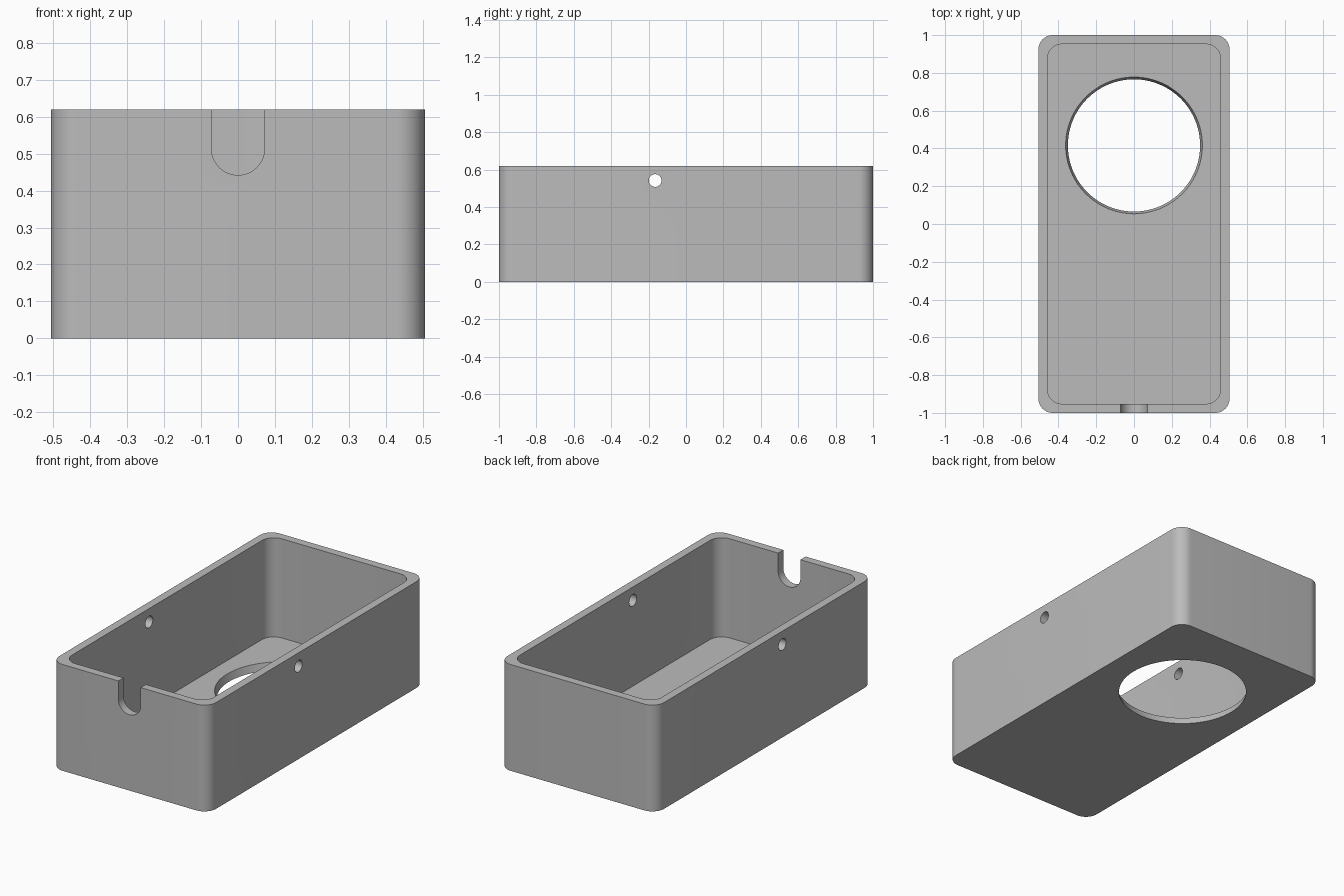
import bpy
import bmesh
from math import cos, sin, pi, radians
from mathutils import Matrix

cube = bpy.data.objects.get("Cube")
if cube:
    bpy.data.objects.remove(cube, do_unlink=True)

HALF_X, HALF_Y, HEIGHT = 0.506, 1.0, 0.62
WALL, FLOOR, CORNER = 0.048, 0.042, 0.076

grey = bpy.data.materials.new("plain grey")
colour = (0.5, 0.5, 0.5, 1)
grey.diffuse_color = colour
grey.use_nodes = True
grey.node_tree.nodes["Principled BSDF"].inputs["Base Color"].default_value = colour


def make_object(name, bm):
    bmesh.ops.recalc_face_normals(bm, faces=bm.faces)
    mesh = bpy.data.meshes.new(name)
    bm.to_mesh(mesh)
    bm.free()
    mesh.materials.append(grey)
    obj = bpy.data.objects.new(name, mesh)
    bpy.context.collection.objects.link(obj)
    return obj


def extrude_profile(name, points, offset):
    bm = bmesh.new()
    face = bm.faces.new([bm.verts.new(p) for p in points])
    moved = bmesh.ops.extrude_face_region(bm, geom=[face])["geom"]
    # keep the starting face as the opposite cap
    if not face.is_valid or len(bm.faces) < len(points) + 2:
        bm.faces.new([v for v in face.verts])
    verts = [v for v in moved if isinstance(v, bmesh.types.BMVert)]
    bmesh.ops.translate(bm, vec=offset, verts=verts)
    return make_object(name, bm)


def rounded_box(name, hx, hy, radius, z0, z1, steps=12):
    points = []
    for i, (sx, sy) in enumerate([(1, 1), (-1, 1), (-1, -1), (1, -1)]):
        for k in range(steps + 1):
            a = (i + k / steps) * pi / 2
            points.append((sx * (hx - radius) + radius * cos(a),
                           sy * (hy - radius) + radius * sin(a), z0))
    return extrude_profile(name, points, (0, 0, z1 - z0))


def cone(name, r_low, r_high, depth, matrix, segments):
    bm = bmesh.new()
    bmesh.ops.create_cone(bm, cap_ends=True, segments=segments, radius1=r_low,
                          radius2=r_high, depth=depth, matrix=matrix)
    return make_object(name, bm)


# Outer block with rounded upright corners
case = rounded_box("open_case", HALF_X, HALF_Y, CORNER, 0, HEIGHT)

# Hollow interior
cavity = rounded_box("cavity_cutter", HALF_X - WALL, HALF_Y - WALL, CORNER,
                     FLOOR, HEIGHT + 0.1)

# Large round opening in the floor, slightly wider at the top
opening = cone("floor_opening_cutter", 0.338, 0.374, 3 * FLOOR,
               Matrix.Translation((0, 0.416, FLOOR / 2)), 96)

# Screw holes through both long walls
screw_holes = cone("screw_hole_cutter", 0.034, 0.034, 2,
                   Matrix.Translation((0, -0.165, 0.542)) @ Matrix.Rotation(pi / 2, 4, "Y"), 32)

# U-shaped cable slot in the front wall
slot_r, slot_z, slot_y = 0.072, 0.514, -HALF_Y - 0.1
slot_points = [(slot_r * cos(pi + pi * k / 24), slot_y, slot_z + slot_r * sin(pi + pi * k / 24))
               for k in range(25)]
slot_points += [(slot_r, slot_y, HEIGHT + 0.1), (-slot_r, slot_y, HEIGHT + 0.1)]
slot = extrude_profile("cable_slot_cutter", slot_points, (0, 0.25, 0))

# Cut everything out of the case
bpy.ops.object.select_all(action="DESELECT")
bpy.context.view_layer.objects.active = case
case.select_set(True)
for cutter in (cavity, opening, screw_holes, slot):
    cutter.hide_render = True
    mod = case.modifiers.new(cutter.name, "BOOLEAN")
    mod.operation = "DIFFERENCE"
    mod.solver = "EXACT"
    mod.object = cutter
    bpy.ops.object.modifier_apply(modifier=mod.name)
    bpy.data.objects.remove(cutter, do_unlink=True)

bpy.ops.object.shade_smooth_by_angle(angle=radians(30))
